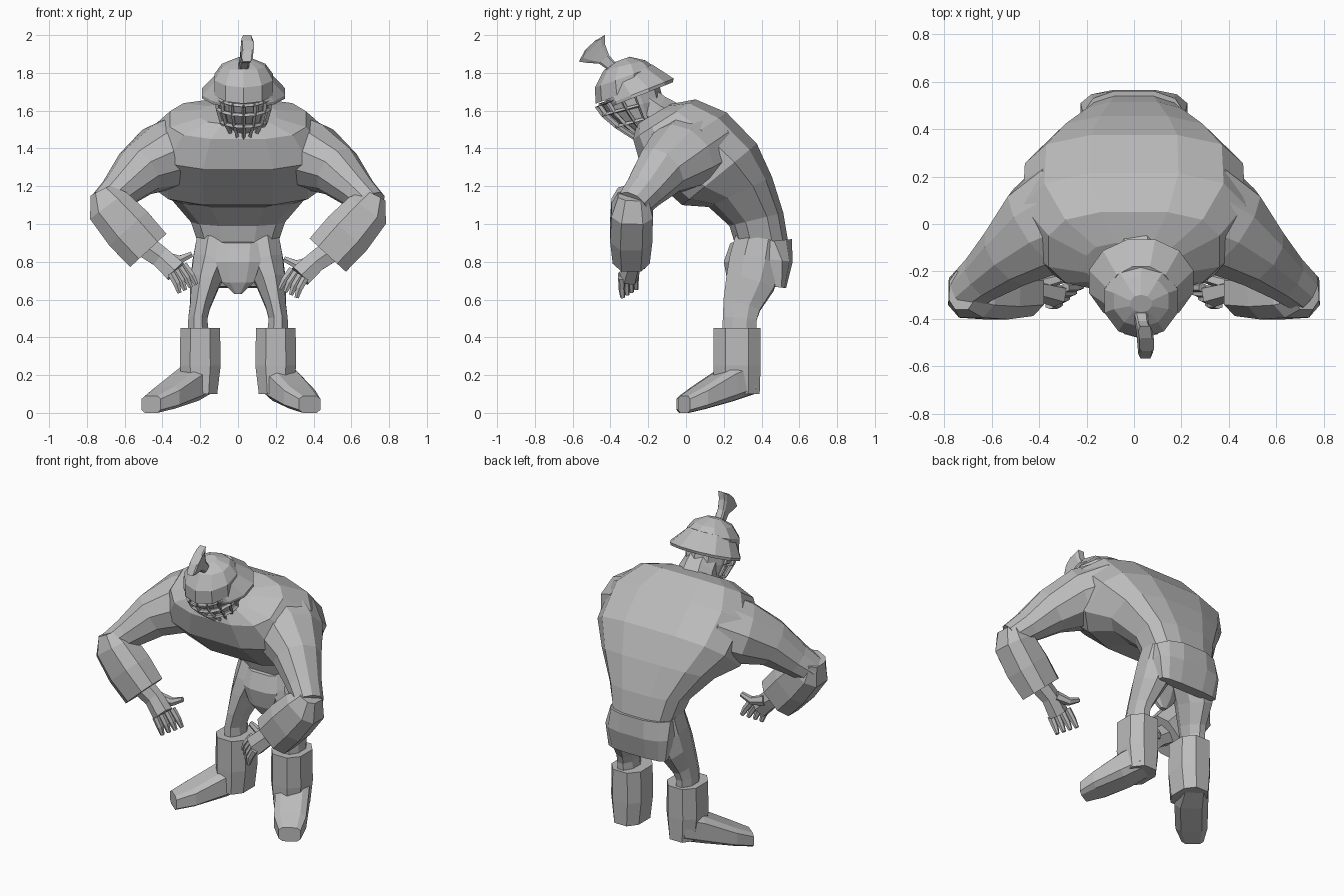
import bpy, bmesh
from math import cos, sin, pi
from mathutils import Vector as V

cube = bpy.data.objects.get("Cube")
if cube:
    bpy.data.objects.remove(cube)

mat = bpy.data.materials.new("plain grey")
mat.use_nodes = True
grey = (0.5, 0.5, 0.5, 1)
mat.diffuse_color = grey
mat.node_tree.nodes["Principled BSDF"].inputs["Base Color"].default_value = grey


def loft(name, rings, n=8, p=1.0, keep=None):
    """Skin rings given as (centre, half axis u, half axis v)."""
    bm = bmesh.new()
    full = cos(pi / n) ** p
    power = lambda k: (abs(k) ** p) * (1 if k > 0 else -1) / full
    rows = []
    for c, u, v in rings:
        angles = [2 * pi * (i + 0.5) / n for i in range(n)]
        rows.append([bm.verts.new(c + u * power(cos(a)) + v * power(sin(a))) for a in angles])
    for a, b in zip(rows, rows[1:]):
        for i in range(n):
            j = (i + 1) % n
            bm.faces.new((a[i], a[j], b[j], b[i]))
    if keep:
        bmesh.ops.delete(bm, geom=[f for f in bm.faces if not keep(f)], context='FACES')
    else:
        bm.faces.new(rows[0])
        bm.faces.new(rows[-1])
    bmesh.ops.recalc_face_normals(bm, faces=bm.faces)
    mesh = bpy.data.meshes.new(name)
    bm.to_mesh(mesh)
    bm.free()
    mesh.materials.append(mat)
    ob = bpy.data.objects.new(name, mesh)
    bpy.context.collection.objects.link(ob)
    return ob


def slices(rows, x=0):
    """Rings from (back y, back z, front y, front z, half width)."""
    out = []
    for by, bz, fy, fz, w in rows:
        b, f = V((x, by, bz)), V((x, fy, fz))
        out.append(((b + f) / 2, V((w, 0, 0)), (b - f) / 2))
    return out


def tube(rows, s=1, ref=(0, 1, 0)):
    """Rings from (x, y, z, ru, rv) along a path, v following ref."""
    pts = [V((r[0] * s, r[1], r[2])) for r in rows]
    out = []
    for i, r in enumerate(rows):
        t = (pts[min(i + 1, len(pts) - 1)] - pts[max(i - 1, 0)]).normalized()
        v = V(ref)
        v = (v - t * v.dot(t)).normalized()
        out.append((pts[i], t.cross(v) * r[3], v * r[4]))
    return out


# Hunched torso and neck
loft("torso", slices([
    (.545, .88, .27, .86, .2), (.515, 1.06, .23, .99, .25), (.455, 1.25, .12, 1.09, .36),
    (.375, 1.425, -.02, 1.1, .46), (.215, 1.59, -.235, 1.29, .47),
    (.05, 1.66, -.28, 1.45, .36), (-.08, 1.635, -.26, 1.53, .2)]), 12, .7)
loft("neck", tube([(.01, -.08, 1.54, .12, .1), (.03, -.17, 1.59, .11, .1),
                   (.03, -.26, 1.66, .1, .1)], 1, (0, 0, 1)))

# Hips cloth hanging behind the thighs, and front flap
loft("hip_cloth", slices([(.56, .92, .25, .89, .215), (.565, .8, .38, .82, .225),
                          (.53, .66, .45, .67, .205)]), 12, .7)
loft("front_flap", slices([(.36, .92, .235, .9, .13), (.3, .8, .2, .8, .12),
                           (.28, .7, .22, .69, .085), (.28, .63, .25, .63, .02)]), 8, .8)

# Helmet with a neck guard, face and grille
HX = .03
loft("helmet_dome", slices([(-.16, 1.75, -.47, 1.64, .155), (-.175, 1.83, -.475, 1.725, .155),
                            (-.22, 1.865, -.43, 1.815, .115), (-.3, 1.885, -.37, 1.86, .045)], HX), 10)
loft("neck_guard", slices([(-.07, 1.75, -.41, 1.615, .22), (-.065, 1.77, -.42, 1.63, .22),
                           (-.18, 1.845, -.44, 1.72, .14)], HX), 12)
face = [(-.15, 1.74, -.455, 1.64, .13), (-.13, 1.66, -.42, 1.59, .125),
        (-.13, 1.58, -.35, 1.53, .105), (-.14, 1.5, -.25, 1.465, .06)]
loft("face", slices(face, HX), 10)
grow = [(b, bz, f - .013, fz - .012, w + .01) for b, bz, f, fz, w in face]
grille = loft("face_grille", slices(grow, HX), 14, 1,
              lambda f: f.calc_center_median().y < -.24)
wire = grille.modifiers.new("bars", 'WIREFRAME')
wire.thickness = .026
wire.use_even_offset = False

# Crest fanning out from the brow
crest = [(-.37, 1.85, -.42, 1.82, .028), (-.408, 1.895, -.462, 1.85, .026),
         (-.428, 1.95, -.52, 1.852, .028), (-.43, 2.0, -.567, 1.86, .03),
         (-.48, 1.972, -.535, 1.92, .03)]
loft("helmet_crest", [(c + V((i * .006, 0, 0)), u, v) for i, (c, u, v)
                      in enumerate(slices(crest, .03))], 8, .4)

for s, side in ((1, "left"), (-1, "right")):
    lift = 0 if s > 0 else .025

    # Arms bent with hands towards the hips
    loft(side + "_upper_arm", tube([
        (.14, .1, 1.42, .14, .17), (.28, .05, 1.395, .19, .23), (.4, -.025, 1.355, .175, .2),
        (.525, -.135, 1.28, .135, .14), (.635, -.225, 1.17, .095, .105),
        (.71, -.285, 1.1, .08, .09)], s), 10)
    loft(side + "_forearm", tube([
        (.725, -.28, 1.15 + lift, .06, .08), (.685, -.285, 1.07 + lift, .12, .11),
        (.58, -.29, .95 + lift, .135, .112), (.475, -.29, .835 + lift, .13, .098)], s), 8, .75)

    def hand_part(name, rows):
        loft(side + name, tube([(x, y, z + lift, a, b) for x, y, z, a, b in rows], s), 6, .8)

    hand_part("_palm", [(.48, -.28, .85, .06, .045), (.41, -.28, .8, .055, .04),
                        (.33, -.3, .725, .06, .045)])
    for i in range(4):
        x, y, z = .355 - i * .022, -.34 + i * .024, .715 + i * .015
        hand_part("_finger_%d" % (i + 1), [
            (x, y, z, .02, .017), (x - .03 - i * .004, y, z - .055, .018, .016),
            (x - .045 - i * .008, y + .005, z - .105, .011, .011)])
    hand_part("_thumb", [(.39, -.25, .8, .03, .025), (.31, -.23, .785, .022, .02),
                         (.245, -.22, .815, .014, .014)])

    # Legs
    loft(side + "_leg", tube([
        (.12, .385, .91, .1, .125), (.14, .365, .8, .1, .135), (.175, .34, .69, .078, .13),
        (.2, .295, .57, .054, .1), (.213, .285, .5, .05, .09), (.21, .28, .38, .06, .09)], s))

    # Boots: shaft and splayed foot
    out = 0 if s > 0 else .08
    loft(side + "_boot_shaft", tube([
        (.2, .27, .45, .105, .125), (.2, .27, .25, .108, .125), (.2, .27, .1, .09, .12)], s), 8, .8)
    aim = V((s * (.2 + out), -.35, 0)).normalized()
    across = aim.cross(V((0, 0, 1)))
    foot = [(0, .33, .1, .28, .085), (.25, .22, .065, .24, .1),
            (.72, .07, .022, .14, .095), (1, -.01, 0, .09, .065)]
    loft(side + "_boot_foot", [
        (V((s * (.19 + t * (.19 + out)), y, (lo + hi) / 2)), across * w, V((0, 0, (hi - lo) / 2)))
        for t, y, lo, hi, w in foot], 8, .5)
